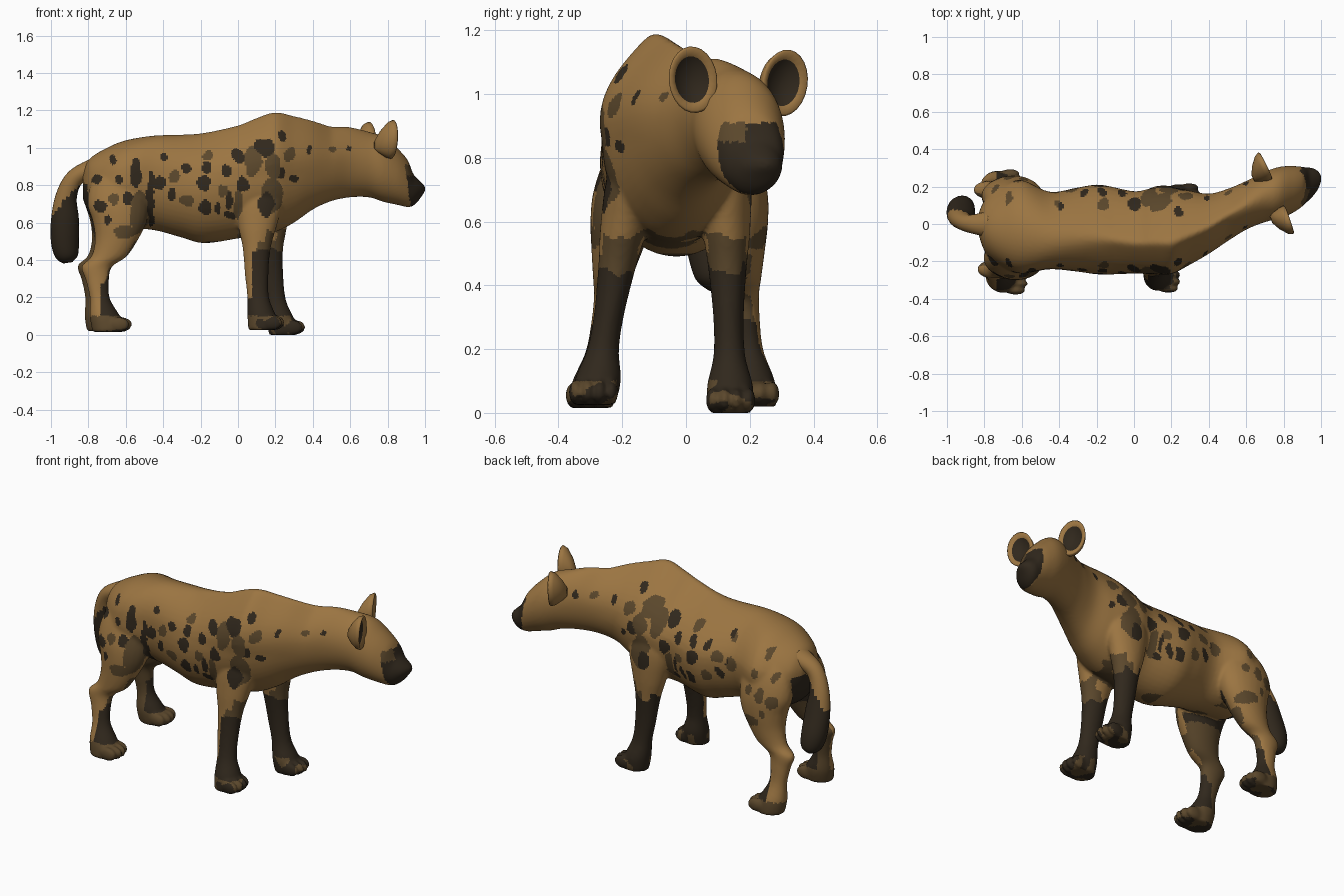
import bpy, bmesh, math
from mathutils import Vector, noise

if "Cube" in bpy.data.objects:
    bpy.data.objects.remove(bpy.data.objects["Cube"])

X, Y, Z = Vector((1, 0, 0)), Vector((0, 1, 0)), Vector((0, 0, 1))
TAN, DARK, MID = range(3)


def material(name, rgb):
    m = bpy.data.materials.new(name)
    m.use_nodes = True
    m.diffuse_color = (*rgb, 1)
    bsdf = m.node_tree.nodes["Principled BSDF"]
    bsdf.inputs["Base Color"].default_value = (*rgb, 1)
    bsdf.inputs["Roughness"].default_value = 0.9
    return m


MATERIALS = [material("tan fur", (0.33, 0.178, 0.054)),
             material("dark fur", (0.03, 0.021, 0.012)),
             material("brown fur", (0.105, 0.064, 0.025))]


def clamp(t):
    return min(1, max(0, t))


def spline(rows, steps):
    """Smooth curve through rows of numbers."""
    out = []
    for i in range(len(rows) - 1):
        quad = (rows[max(i - 1, 0)], rows[i], rows[i + 1], rows[min(i + 2, len(rows) - 1)])
        for s in range(steps):
            t = s / steps
            out.append([b + (c - a) * t / 2 + (a - 2.5 * b + 2 * c - d / 2) * t * t
                        + (1.5 * (b - c) + (d - a) / 2) * t ** 3
                        for a, b, c, d in zip(*quad)])
    return out + [list(rows[-1])]


def loft(bm, rows, frame, sides):
    """Skin elliptical rings (x, y, z, radius_u, radius_v) and cap the ends."""
    rings = []
    for i, (x, y, z, ru, rv) in enumerate(rows):
        u, v = frame(i)
        rings.append([bm.verts.new(Vector((x, y, z)) + u * ru * math.cos(a) + v * rv * math.sin(a))
                      for a in (math.tau * k / sides for k in range(sides))])
    for a, b in zip(rings, rings[1:]):
        for k in range(sides):
            j = (k + 1) % sides
            bm.faces.new((a[k], a[j], b[j], b[k]))
    bm.faces.new(rings[0])
    bm.faces.new(rings[-1])
    return rings


def finish(name, bm, paint, voxel=0):
    """Make the object, optionally fuse its parts, then colour its faces."""
    bmesh.ops.recalc_face_normals(bm, faces=bm.faces)
    mesh = bpy.data.meshes.new(name)
    bm.to_mesh(mesh)
    bm.free()
    ob = bpy.data.objects.new(name, mesh)
    bpy.context.collection.objects.link(ob)
    if voxel:
        fuse = ob.modifiers.new("fuse", 'REMESH')
        fuse.mode, fuse.voxel_size = 'VOXEL', voxel
        soft = ob.modifiers.new("soften", 'SMOOTH')
        soft.factor, soft.iterations = 0.5, 5
        graph = bpy.context.evaluated_depsgraph_get()
        mesh = bpy.data.meshes.new_from_object(ob.evaluated_get(graph))
        ob.modifiers.clear()
        ob.data = mesh
    mesh.materials.clear()
    for m in MATERIALS:
        mesh.materials.append(m)
    for p in mesh.polygons:
        p.use_smooth = True
        p.material_index = paint(p.center, p.normal)


# Torso, neck and head: x, y, top, bottom, half width
TRUNK = [(-.83, 0, .88, .73, .06), (-.79, -.01, .945, .64, .15), (-.7, -.015, 1, .58, .22),
         (-.6, -.015, 1.04, .57, .25), (-.45, -.035, 1.065, .56, .207), (-.3, -.03, 1.07, .52, .225),
         (-.18, -.03, 1.08, .49, .24), (0, -.045, 1.12, .515, .22), (.1, -.035, 1.16, .53, .228),
         (.2, -.03, 1.19, .55, .228), (.3, -.015, 1.17, .6, .195), (.4, .005, 1.145, .67, .16),
         (.5, .048, 1.115, .715, .14), (.6, .1, 1.11, .735, .13), (.7, .145, 1.085, .735, .135),
         (.78, .168, 1.06, .71, .138), (.85, .185, 1, .695, .125), (.9, .2, .945, .683, .106),
         (.92, .208, .905, .683, .095), (.937, .215, .86, .69, .087), (.96, .225, .835, .71, .073),
         (.985, .235, .81, .745, .048), (1, .243, .795, .765, .02)]

# Leg profiles: x, z, radius along x, radius along y
FORE = [(.13, .9, .08, .05), (.12, .74, .13, .08), (.105, .58, .105, .075), (.1, .45, .075, .06),
        (.1, .3, .063, .048), (.108, .18, .058, .05), (.125, .08, .075, .073), (.13, 0, .075, .068)]
HIND = [(-.64, .92, .06, .03), (-.64, .82, .14, .08), (-.64, .7, .165, .105), (-.632, .6, .145, .1),
        (-.65, .5, .115, .08), (-.69, .41, .095, .06), (-.755, .355, .083, .048),
        (-.752, .28, .062, .043), (-.738, .18, .054, .045), (-.71, .08, .082, .072), (-.695, 0, .083, .07)]

# Coat spots on the flanks: x, z
SPOTS = [(-.67, .94), (-.4, .96), (-.16, .96), (0, .96), (-.27, .89), (-.17, .89), (-.34, .84),
         (-.18, .81), (-.07, .88), (-.35, .75), (-.27, .72), (-.42, .82), (-.63, .83), (-.59, .73),
         (-.67, .72), (-.74, .69), (-.75, .83), (.39, .99), (.5, .99), (.6, .99), (.3, .83),
         (.24, .87), (.28, .96), (.03, .81), (-.69, .61), (.24, 1.07), (-.08, .77), (-.17, .68)]
# Larger patches: x, z, radius x, radius z, colour
PATCHES = [(-.55, .87, .03, .08, DARK), (-.53, .66, .05, .11, MID), (-.47, .72, .022, .15, DARK),
           (.14, 1, .06, .045, DARK), (.08, .93, .045, .08, MID), (.19, .91, .045, .07, MID),
           (.15, .7, .045, .06, DARK), (.18, .75, .06, .1, MID), (0, .7, .03, .08, MID),
           (-.05, .72, .012, .05, DARK), (-.1, .68, .018, .04, DARK), (-.04, .64, .03, .02, DARK),
           (-.6, .55, .07, .035, MID)]


def leg_coat(c, n, wobble, inner):
    x, y, z = c
    if z < 0.1:
        return MID if wobble > 0.006 or (x < -0.3 and n.z > -0.5) else DARK
    if x > -0.3:
        if z < 0.46 + wobble and (x > 0.075 or inner or z < 0.2):
            return DARK
        return MID if n.x > 0 else TAN
    if z < 0.28 + wobble and x > -0.735:
        return DARK
    return MID if inner or n.x > 0.7 else TAN


def coat(c, n):
    x, y, z = c
    wobble = noise.noise(c * 14) * 0.05
    # muzzle mask
    if x > 0.9 + 0.15 * (0.84 - z) + wobble * 0.2 and z < 0.91:
        return MID if z > 0.85 and y < 0.19 else DARK
    inner = n.y * (y + 0.02) < 0 and abs(n.y) > 0.3
    if z < 0.5:
        return leg_coat(c, n, wobble, inner)
    # under the tail, inner thighs and brisket
    if x < -0.7 and abs(y) < 0.13 and z < 0.81 and n.x < -0.2:
        return DARK
    if z < 0.63 and inner and x < -0.4:
        return DARK if z > 0.55 else MID
    if z < 0.56 + wobble and 0 < x < 0.3 and (n.z < -0.6 or n.x > 0.4):
        return MID
    # flank markings, fainter on the left side
    if abs(n.y) > 0.2:
        px, pz = x + wobble * 0.4, z + noise.noise(c * 17 + X) * 0.02
        for sx, sz, rx, rz, colour in PATCHES:
            if ((px - sx) / rx) ** 2 + ((pz - sz) / rz) ** 2 < 1 and (y < 0 or sx > -0.4 or sz < 0.6):
                return colour if y < 0 or sz < 0.73 else MID
        for i, (sx, sz) in enumerate(SPOTS):
            r = 0.022 + 0.004 * (i % 4) if sx < 0.35 else 0.018
            if math.hypot(px - sx, (pz - sz) * 0.85) < r:
                return MID if i % 4 == 2 or (y > 0 and x < -0.4) else DARK
    return TAN


def leg(bm, profile, y_top, y_foot, shift, lift):
    def place(x, z):
        return (x + shift * (1 - z * 0.9),
                y_foot + (y_top - y_foot) * min(z / 0.9, 1), z + lift * (1 - z))
    rows = spline(profile, 5)
    loft(bm, [(*place(x, z), rx, ry) for x, z, rx, ry in rows], lambda i: (X, Y), 24)
    # four toes
    x, y, z = place(profile[-1][0], 0)
    for k in (-1.5, -0.5, 0.5, 1.5):
        toe = bmesh.ops.create_icosphere(bm, subdivisions=2, radius=1)["verts"]
        reach = profile[-1][2] - 0.014 * abs(k)
        bmesh.ops.scale(bm, vec=(0.055, 0.023, 0.041), verts=toe)
        bmesh.ops.translate(bm, vec=(x + reach, y + k * 0.037, z + 0.04), verts=toe)


# Body with legs, fused into one skin
body = bmesh.new()
rows = [(x, y, (t + b) / 2, w, (t - b) / 2) for x, y, t, b, w in spline(TRUNK, 5)]
for (x, y, z, w, h), ring in zip(rows, loft(body, rows, lambda i: (Y, Z), 48)):
    narrow = 0.62 * clamp((x + 0.5) / 0.4) * clamp((0.75 - x) / 0.25)
    lean = 0.2 * clamp((0.5 - x) / 0.3)
    for v in ring:  # the back narrows to a spine ridge that leans to the right
        rise = max(0, (v.co.z - z) / h)
        v.co.y = y + (v.co.y - y) * (1 - narrow * rise ** 2.4) - lean * max(0, v.co.z - 0.85)
leg(body, FORE, -0.14, -0.29, 0, 0.025)
leg(body, FORE, 0.12, 0.14, 0.11, 0)
leg(body, HIND, -0.15, -0.3, 0, 0.015)
leg(body, HIND, 0.13, 0.215, -0.03, 0.02)
finish("body", body, coat, 0.01)

# Bushy hanging tail
path = spline([(-.76, 0, .9, .075, .05), (-.87, 0, .84, .05, .048), (-.918, .02, .74, .05, .057),
               (-.925, .045, .62, .062, .074), (-.925, .075, .5, .07, .075),
               (-.915, .09, .42, .06, .06), (-.91, .095, .385, .025, .025)], 6)


def tail_frame(i):
    a, b = path[max(i - 1, 0)], path[min(i + 1, len(path) - 1)]
    along = (Vector(b[:3]) - Vector(a[:3])).normalized()
    return Y, along.cross(Y).normalized()


tail = bmesh.new()
loft(tail, path, tail_frame, 20)
finish("tail", tail, lambda c, n: DARK if c.z < 0.73 + 0.1 * n.x else TAN)

# Cupped round ears, hollow side forward: depth, scale
CUP = [(-.085, .25), (-.06, .6), (-.025, .92), (0, 1), (.006, .93), (-.01, .7), (-.026, .4), (-.03, .06)]
for name, centre, side, turn in (("right_ear", Vector((.825, .022, 1.045)), -1, 0.33),
                                 ("left_ear", Vector((.7, .31, 1.035)), 1, 0.46)):
    facing = Vector((math.cos(turn), math.sin(turn), -0.04)).normalized()
    outward = Z.cross(facing) * side
    up = (Z + facing * 0.04 + outward * 0.15).normalized()
    across = up.cross(facing)
    root = -outward * 0.035 - up * 0.04
    ear = bmesh.new()
    loft(ear, [(*(centre + facing * d + root * ((1 - s) if i < 3 else 0)), .08 * s, .105 * s)
               for i, (d, s) in enumerate(CUP)], lambda i: (across, up), 24)

    def lining(c, n):
        flat = c - centre
        r = math.hypot(flat.dot(across) / .08, flat.dot(up) / .105)
        return DARK if n.dot(facing) > 0.2 and r < 0.65 else TAN
    finish(name, ear, lining)
